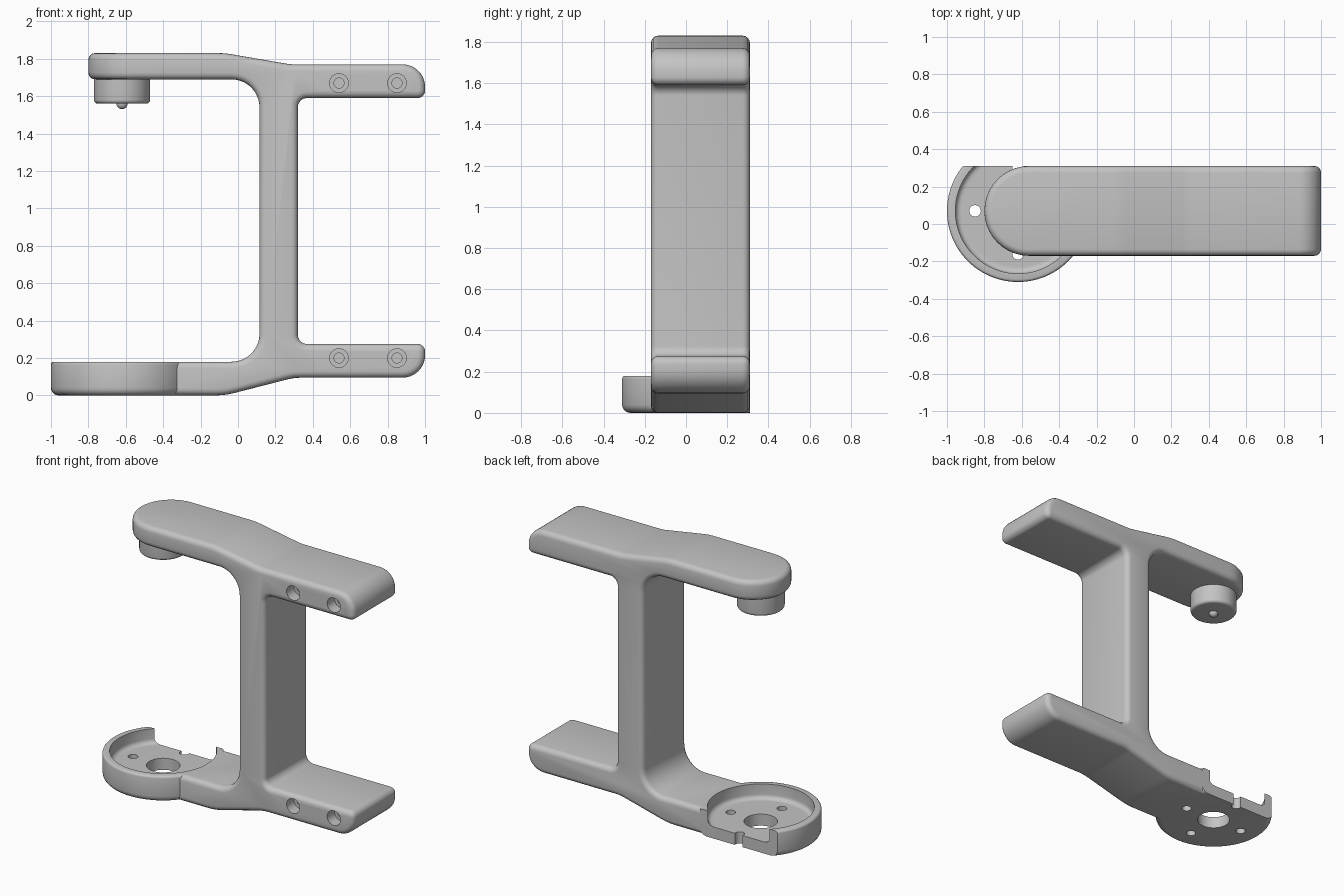
import bpy
import bmesh
import math
from mathutils import Vector, Matrix

if "Cube" in bpy.data.objects:
    bpy.data.objects.remove(bpy.data.objects["Cube"], do_unlink=True)

grey = bpy.data.materials.new("plain grey")
grey.use_nodes = True
grey.diffuse_color = (0.55, 0.55, 0.55, 1)
grey.node_tree.nodes["Principled BSDF"].inputs["Base Color"].default_value = grey.diffuse_color

BACK, FRONT = 0.31, -0.17
CX, CY = -0.62, 0.07      # shared axis of the cup and the hub


def to_object(name, bm):
    bmesh.ops.recalc_face_normals(bm, faces=bm.faces)
    mesh = bpy.data.meshes.new(name)
    bm.to_mesh(mesh)
    bm.free()
    mesh.materials.append(grey)
    obj = bpy.data.objects.new(name, mesh)
    bpy.context.collection.objects.link(obj)
    return obj


def rounded(corners):
    """Outline from (x, y, radius) corners, each radius turned into an arc."""
    out = []
    for i, (x, y, r) in enumerate(corners):
        p = Vector((x, y, 0))
        if r == 0:
            out.append(p)
            continue
        u = (Vector((*corners[i - 1][:2], 0)) - p).normalized()
        v = (Vector((*corners[(i + 1) % len(corners)][:2], 0)) - p).normalized()
        half = u.angle(v) / 2
        c = p + (u + v).normalized() * r / math.sin(half)
        t = r / math.tan(half)
        s, e = p + u * t - c, p + v * t - c
        n = max(3, round(math.degrees(s.angle(e)) / 9))
        out += [c + s.slerp(e, k / n).normalized() * r for k in range(n + 1)]
    return out


def prism(name, outline, depth, matrix):
    """Extrude a flat outline by depth, then place it with a matrix."""
    bm = bmesh.new()
    low = [bm.verts.new(p) for p in outline]
    high = [bm.verts.new(p + Vector((0, 0, depth))) for p in outline]
    bm.faces.new(low)
    bm.faces.new(high)
    for k in range(len(low)):
        bm.faces.new((low[k - 1], low[k], high[k], high[k - 1]))
    bmesh.ops.transform(bm, matrix=matrix, verts=bm.verts)
    return to_object(name, bm)


def lathe(name, profile, matrix, n=64, clip=None):
    """Turn a (radius, height) profile round z; clip flattens it at y = clip."""
    bm = bmesh.new()
    rings = []
    for r, z in profile:
        rings.append([bm.verts.new((r * math.cos(a), r * math.sin(a), z))
                      for a in (2 * math.pi * k / n for k in range(n))])
    for lo, hi in zip(rings, rings[1:]):
        for k in range(n):
            j = (k + 1) % n
            bm.faces.new((lo[k], lo[j], hi[j], hi[k]))
    bm.faces.new(rings[0])
    bm.faces.new(rings[-1])
    bmesh.ops.transform(bm, matrix=matrix, verts=bm.verts)
    if clip is not None:
        bmesh.ops.bisect_plane(bm, geom=bm.verts[:] + bm.edges[:] + bm.faces[:],
                               plane_co=(0, clip, 0), plane_no=(0, 1, 0), clear_outer=True)
        bmesh.ops.holes_fill(bm, edges=[e for e in bm.edges if e.is_boundary], sides=0)
    return to_object(name, bm)


def arc(cx, cz, r, a0, a1, n=5):
    return [(cx + r * math.cos(math.radians(a0 + (a1 - a0) * k / n)),
             cz + r * math.sin(math.radians(a0 + (a1 - a0) * k / n))) for k in range(n + 1)]


def apply_modifier(obj, mod):
    bpy.context.view_layer.objects.active = obj
    bpy.ops.object.modifier_apply(modifier=mod.name)


def combine(obj, other, operation):
    mod = obj.modifiers.new("combine", "BOOLEAN")
    mod.operation, mod.solver, mod.object = operation, "EXACT", other
    apply_modifier(obj, mod)
    bpy.data.objects.remove(other, do_unlink=True)


def smooth(obj):
    bpy.ops.object.select_all(action="DESELECT")
    obj.select_set(True)
    bpy.context.view_layer.objects.active = obj
    bpy.ops.object.shade_smooth_by_angle(angle=math.radians(32))


# Frame: side profile of the post with its four arms
side = rounded([
    (-0.95, 1.83, 0), (-0.07, 1.83, 0.4), (0.28, 1.77, 0.3), (1, 1.77, 0.12),
    (1, 1.59, 0.04), (0.32, 1.59, 0.05), (0.32, 0.275, 0.05), (1, 0.275, 0.04),
    (1, 0.095, 0.12), (0.3, 0.095, 0.3), (-0.07, 0, 0.4), (-0.5, 0, 0),
    (-0.5, 0.18, 0), (0.115, 0.18, 0.15), (0.115, 1.69, 0.15), (-0.95, 1.69, 0)])
frame = prism("frame", side, 1.2, Matrix.Translation((0, 0.6, 0)) @ Matrix.Rotation(math.pi / 2, 4, "X"))

# Plan outline trims the depth and rounds the end of the upper arm
plan = rounded([(1.2, FRONT, 0), (1.2, BACK, 0), (-0.8, BACK, 0.239), (-0.8, FRONT, 0.239)])
combine(frame, prism("plan_trim", plan, 2.4, Matrix.Translation((0, 0, -0.2))), "INTERSECT")

bevel = frame.modifiers.new("soft edges", "BEVEL")
bevel.width, bevel.segments = 0.035, 4
bevel.limit_method, bevel.angle_limit = "ANGLE", math.radians(40)
bevel.use_clamp_overlap = False
apply_modifier(frame, bevel)

# Cup at the end of the lower arm, flat at the back
axis = Matrix.Translation((CX, CY, 0))
cup = arc(0.34, 0.04, 0.04, -90, 0) + arc(0.365, 0.165, 0.015, 0, 90, 3)
combine(frame, lathe("cup", cup, axis, 96, BACK), "UNION")
pocket = [(0.295, 0.08)] + arc(0.305, 0.11, 0.03, -90, 0) + [(0.335, 0.3)]
combine(frame, lathe("pocket_cutter", pocket, axis, 96), "DIFFERENCE")

# Centre opening and four small holes in the cup floor
combine(frame, lathe("opening_cutter", [(0.105, -0.1), (0.105, 0.25)], axis, 48), "DIFFERENCE")
for dx, dy in ((1, 0), (-1, 0), (0, 1), (0, -1)):
    spot = Matrix.Translation((CX + 0.23 * dx, CY + 0.23 * dy, 0))
    combine(frame, lathe("hole_cutter", [(0.031, -0.1), (0.031, 0.25)], spot, 24), "DIFFERENCE")

# Stepped screw holes in the front of the short arms
step = [(0.05, -0.1), (0.05, 0.08), (0.027, 0.08), (0.027, 0.3)]
for x in (0.54, 0.85):
    for z in (0.2, 1.67):
        place = Matrix.Translation((x, FRONT, z)) @ Matrix.Rotation(-math.pi / 2, 4, "X")
        combine(frame, lathe("screw_cutter", step, place, 32), "DIFFERENCE")
smooth(frame)

# Hub under the upper arm, with a small round tip
hub = arc(0.13, 1.58, 0.02, -90, 0) + [(0.15, 1.72)]
smooth(lathe("hub", hub, axis))
tip = arc(0, 1.56, 0.03, -88, 0, 6) + [(0.03, 1.6)]
smooth(lathe("hub_tip", tip, axis, 24))
